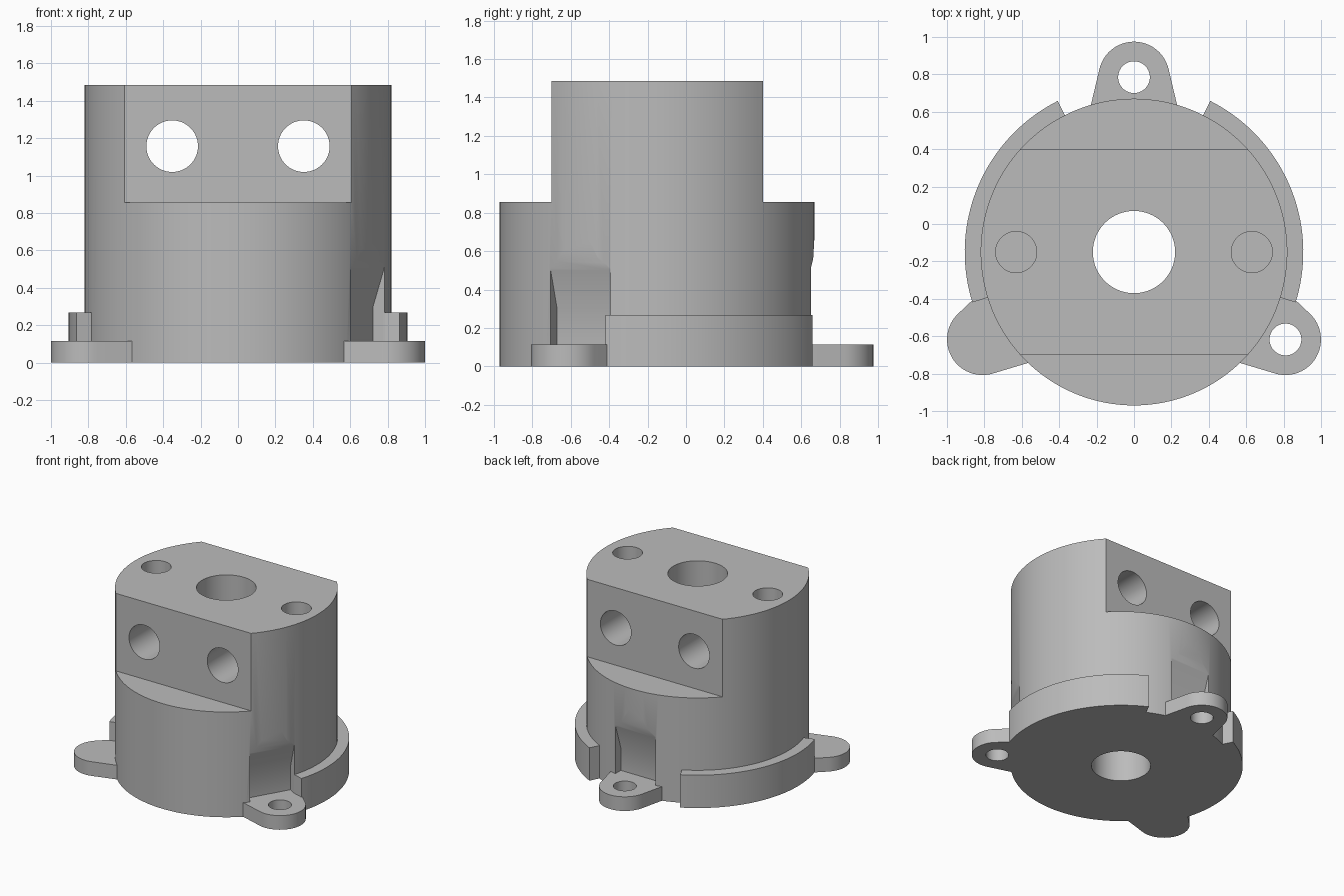
import bpy, bmesh
from math import sin, cos, pi, radians
from mathutils import Matrix

cube = bpy.data.objects.get("Cube")
if cube:
    bpy.data.objects.remove(cube, do_unlink=True)

grey = bpy.data.materials.new("mid grey")
grey.use_nodes = True
colour = (0.5, 0.5, 0.5, 1)
grey.diffuse_color = colour
grey.node_tree.nodes["Principled BSDF"].inputs["Base Color"].default_value = colour

AXIS = Matrix.Translation((0, -0.15, 0))  # centre line of the round body
R, TOP, STEP, TAB_TOP = 0.82, 1.485, 0.855, 0.115


def arc(radius, start, end, steps, cx=0.0):
    angles = [radians(start + (end - start) * i / steps) for i in range(steps + 1)]
    return [(cx + radius * cos(a), radius * sin(a)) for a in angles]


def circle(radius, steps=64):
    return arc(radius, 0, 360, steps)[:-1]


def prism(name, outline, low, high, matrix=AXIS):
    """Extrude a closed outline from low to high, then place it."""
    bm = bmesh.new()
    face = bm.faces.new([bm.verts.new((x, y, low)) for x, y in outline])
    new = bmesh.ops.extrude_face_region(bm, geom=[face])["geom"]
    verts = [v for v in new if isinstance(v, bmesh.types.BMVert)]
    bmesh.ops.translate(bm, verts=verts, vec=(0, 0, high - low))
    bm.transform(matrix)
    bmesh.ops.recalc_face_normals(bm, faces=bm.faces)
    mesh = bpy.data.meshes.new(name)
    bm.to_mesh(mesh)
    bm.free()
    mesh.materials.append(grey)
    obj = bpy.data.objects.new(name, mesh)
    bpy.context.collection.objects.link(obj)
    return obj


def cut(target, cutter):
    """Subtract the cutter for good and throw it away."""
    mod = target.modifiers.new("cut", 'BOOLEAN')
    mod.operation, mod.solver, mod.object = 'DIFFERENCE', 'EXACT', cutter
    graph = bpy.context.evaluated_depsgraph_get()
    target.data = bpy.data.meshes.new_from_object(target.evaluated_get(graph))
    target.modifiers.clear()
    bpy.data.objects.remove(cutter, do_unlink=True)


def spin(angle):
    return AXIS @ Matrix.Rotation(radians(angle), 4, 'Z')


UPRIGHT = Matrix.Rotation(pi / 2, 4, 'X')

# Round body with a flat on the front and back of the upper half
body = prism("body", circle(R, 128), 0, TOP)
for near, far in ((-2, -0.55), (0.55, 2)):
    cut(body, prism("flat_cutter", [(-2, near), (2, near), (2, far), (-2, far)], STEP, 2))

# Central bore, blind top holes and cross holes
cut(body, prism("bore_cutter", circle(0.22), -1, 2))
for side in (-1, 1):
    place = AXIS @ Matrix.Translation((side * 0.63, 0, 0))
    cut(body, prism("top_hole_cutter", circle(0.11), 1.1, 2, place))
    place = Matrix.Translation((side * 0.352, 0, 1.157)) @ UPRIGHT
    cut(body, prism("cross_hole_cutter", circle(0.138), -2, 2, place))

# Screw access pockets above the mounting tabs
pocket = [(1.2, TAB_TOP), (0.73, TAB_TOP), (0.73, 0.3), (0.797, 0.5),
          (0.812, 0.56), (0.822, 0.73), (1.2, 0.73)]
tab_angles = {"back": 90, "left": -30, "right": 210}
for angle in tab_angles.values():
    cut(body, prism("pocket_cutter", pocket, -0.18, 0.18, spin(angle) @ UPRIGHT))
parts = [body]

# Mounting tabs with a screw hole
tab = arc(0.19, -78, 78, 24, 0.935) + arc(R - 0.005, 16.5, -16.5, 12)
for name, angle in tab_angles.items():
    ear = prism(name + "_mounting_tab", tab, 0, TAB_TOP, spin(angle))
    hole = spin(angle) @ Matrix.Translation((0.935, 0, 0))
    cut(ear, prism("screw_hole_cutter", circle(0.085, 40), -1, 1, hole))
    parts.append(ear)

# Raised rim along each side
rim = arc(0.905, -17.3, 63.2, 40) + arc(R - 0.005, 63.2, -17.3, 40)
for name, side in (("left", 1), ("right", -1)):
    outline = [(side * x, y) for x, y in rim]
    parts.append(prism(name + "_rim", outline, 0, 0.267))

# Smooth round walls, crisp edges
bpy.ops.object.select_all(action='DESELECT')
for part in parts:
    part.select_set(True)
bpy.context.view_layer.objects.active = body
bpy.ops.object.shade_smooth_by_angle(angle=radians(30))
